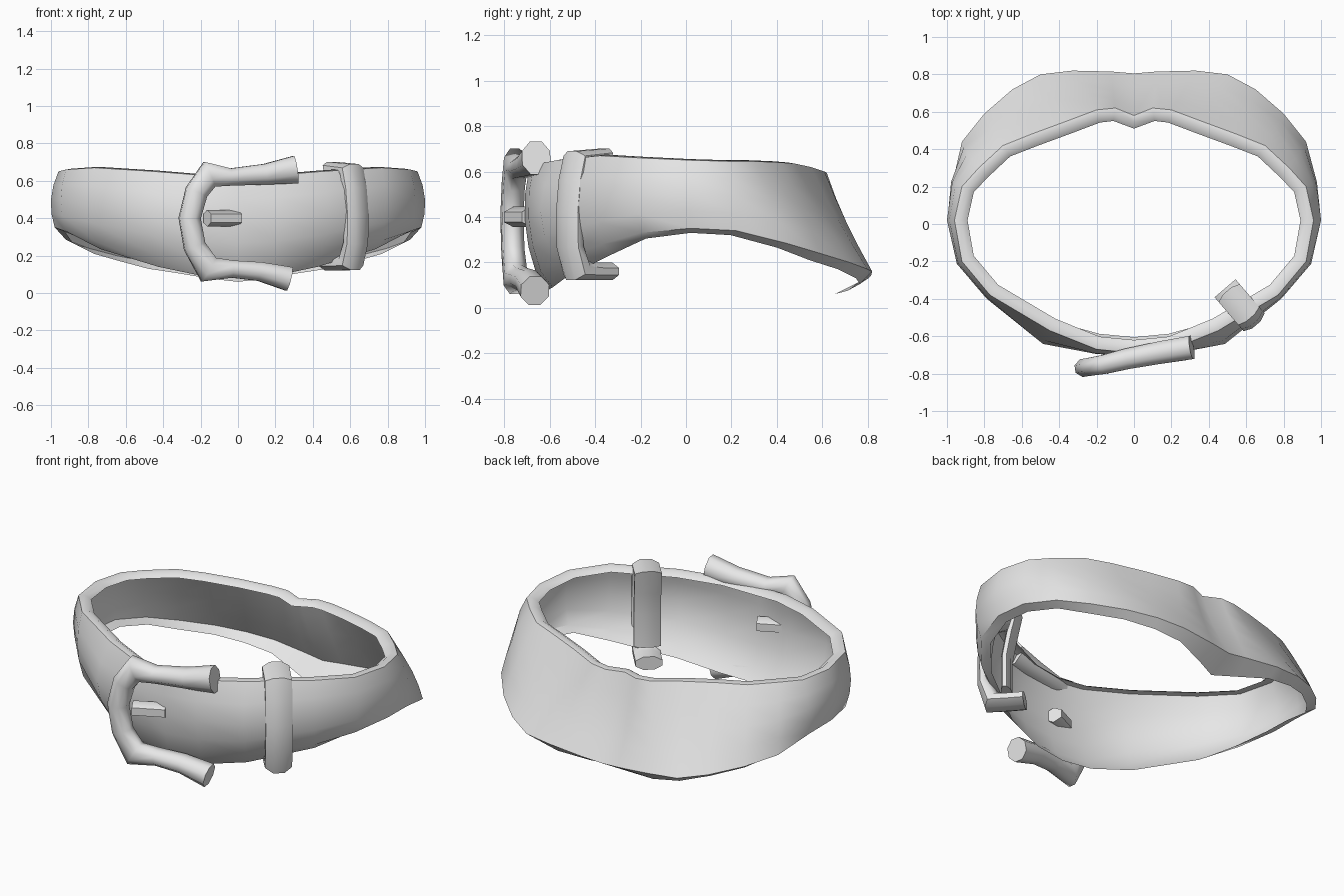
import bpy, bmesh, math
from mathutils import Vector as V

if "Cube" in bpy.data.objects:
    bpy.data.objects.remove(bpy.data.objects["Cube"])

grey = bpy.data.materials.new("plain_grey")
grey.diffuse_color = (0.8, 0.8, 0.8, 1)
grey.use_nodes = True
grey.node_tree.nodes["Principled BSDF"].inputs["Base Color"].default_value = grey.diffuse_color


def finish(name, rings, closed, angle, sheet=False):
    """Skin a row of equal rings (or open strips), then shade the result."""
    bm = bmesh.new()
    rows = [[bm.verts.new(p) for p in ring] for ring in rings]
    n, m = len(rows), len(rows[0])
    for i in range(n if closed else n - 1):
        a, b = rows[i], rows[(i + 1) % n]
        for j in range(m - 1 if sheet else m):
            k = (j + 1) % m
            bm.faces.new((a[j], a[k], b[k], b[j]))
    if not closed:
        bm.faces.new(rows[0])
        bm.faces.new(rows[-1])
    if not sheet:
        bmesh.ops.recalc_face_normals(bm, faces=bm.faces)
    mesh = bpy.data.meshes.new(name)
    bm.to_mesh(mesh)
    bm.free()
    mesh.materials.append(grey)
    ob = bpy.data.objects.new(name, mesh)
    bpy.context.collection.objects.link(ob)
    bpy.ops.object.select_all(action='DESELECT')
    ob.select_set(True)
    bpy.context.view_layer.objects.active = ob
    bpy.ops.object.shade_smooth_by_angle(angle=math.radians(angle))
    return ob


def tube(name, pts, radii, depth_axis, depths, sides=8):
    """Oval tube along pts; radii are in the plane, depths are across it."""
    n, rings = len(pts), []
    for i, (p, r, d) in enumerate(zip(pts, radii, depths)):
        t = pts[min(i + 1, n - 1)] - pts[max(i - 1, 0)]
        side = t.normalized().cross(depth_axis).normalized()
        ring = []
        for s in range(sides):
            a = math.tau * (s + 0.5) / sides
            ring.append(p + side * (r * math.cos(a)) + depth_axis * (d * math.sin(a)))
        rings.append(ring)
    return finish(name, rings, False, 60)


# Belt: upper edge xyz, lower edge xyz, bulge, drop of the inner lower edge
half = [
    (0, -.69, .62, 0, -.66, .15, .035, .07),
    (.20, -.67, .63, .20, -.64, .16, .04, .07),
    (.45, -.57, .65, .45, -.57, .205, .08, .065),
    (.77, -.38, .67, .77, -.37, .28, .03, .045),
    (.92, -.20, .66, .92, -.20, .33, .03, .025),
    (.96, .02, .65, .98, .02, .35, .03, .02),
    (.92, .20, .645, .97, .22, .34, .03, .02),
    (.83, .30, .645, .92, .44, .285, .02, .02),
    (.70, .42, .64, .80, .59, .24, .01, .03),
    (.55, .48, .635, .65, .72, .20, 0, .03),
    (.36, .55, .62, .50, .80, .17, -.01, .04),
    (.20, .61, .60, .33, .82, .16, -.01, .055),
    (.10, .62, .595, .12, .815, .14, -.01, .065),
    (0, .58, .59, 0, .805, .13, -.02, .07),
]
mirrored = [(-s[0], *s[1:3], -s[3], *s[4:]) for s in half[-2:0:-1]]
loop = half + mirrored
strips = []
for i, s in enumerate(loop):
    top, bot, bulge = V(s[:3]), V(s[3:6]), s[6]
    prev, nxt = loop[i - 1], loop[(i + 1) % len(loop)]
    t = V((nxt[0] - prev[0], nxt[1] - prev[1], 0)).normalized()
    inward = V((-t.y, t.x, 0))
    mid = (top + bot) / 2 - inward * bulge
    # the slanted lower rim is deepest at the middle of the back
    k = max(0, 1 - abs(bot.x) / .25) if bot.y > .7 else 0
    lip = bot + inward * (.055 + .095 * k) - V((0, 0, s[7]))
    strips.append([
        top + inward * .07 - V((0, 0, .02)), top + inward * .035 + V((0, 0, .005)),
        top, top.lerp(mid, .5) - inward * bulge * .25, mid,
        bot.lerp(mid, .5) - inward * bulge * .25, bot, lip])
finish("belt_strap", strips, True, 50, sheet=True)

# Buckle: open C frame, tilted to follow the strap
across = V((.987, .16, 0))
out = V((.16, -.987, 0))
# along, height, radius, depth radius, shift towards the strap
frame = [(.315, .66, .08, .068, .015), (.15, .635, .06, .065, .015),
         (-.04, .62, .05, .06, .01), (-.155, .635, .078, .055, 0),
         (-.225, .54, .065, .052, 0), (-.262, .40, .062, .052, 0),
         (-.235, .25, .063, .052, 0), (-.16, .125, .08, .055, 0),
         (-.03, .128, .05, .06, .01), (.12, .115, .055, .065, .015),
         (.28, .075, .07, .068, .015)]
pts = [V((0, -.725, 0)) + across * f[0] - out * f[4] + V((0, 0, f[1])) for f in frame]
tube("buckle_frame", pts, [f[2] for f in frame], out, [f[3] for f in frame])

# Buckle tongue: short pin running through the strap
a, b = V((-.165, -.76, .40)), V((.0, -.68, .40))
tube("buckle_tongue", [a, a.lerp(b, .5), b], [.055] * 3, V((0, 0, 1)), [.045] * 3, 6)

# Keeper: foot under the strap, outer bar, top bend, inner bar down the inside
n = V((.65, -.76, 0))
side = V((.76, .65, 0))
band = [(-.12, .16), (-.03, .16), (.06, .165), (.10, .27), (.105, .42), (.09, .56),
        (.065, .655), (-.075, .67), (-.045, .56), (-.02, .42), (-.02, .22)]
pts = [V((.565, -.435, z)) + n * u for u, z in band]
tube("keeper", pts, [.042, .042, .06, .04, .035, .035, .045, .045, .03, .03, .03],
     side, [.08] * len(band))
